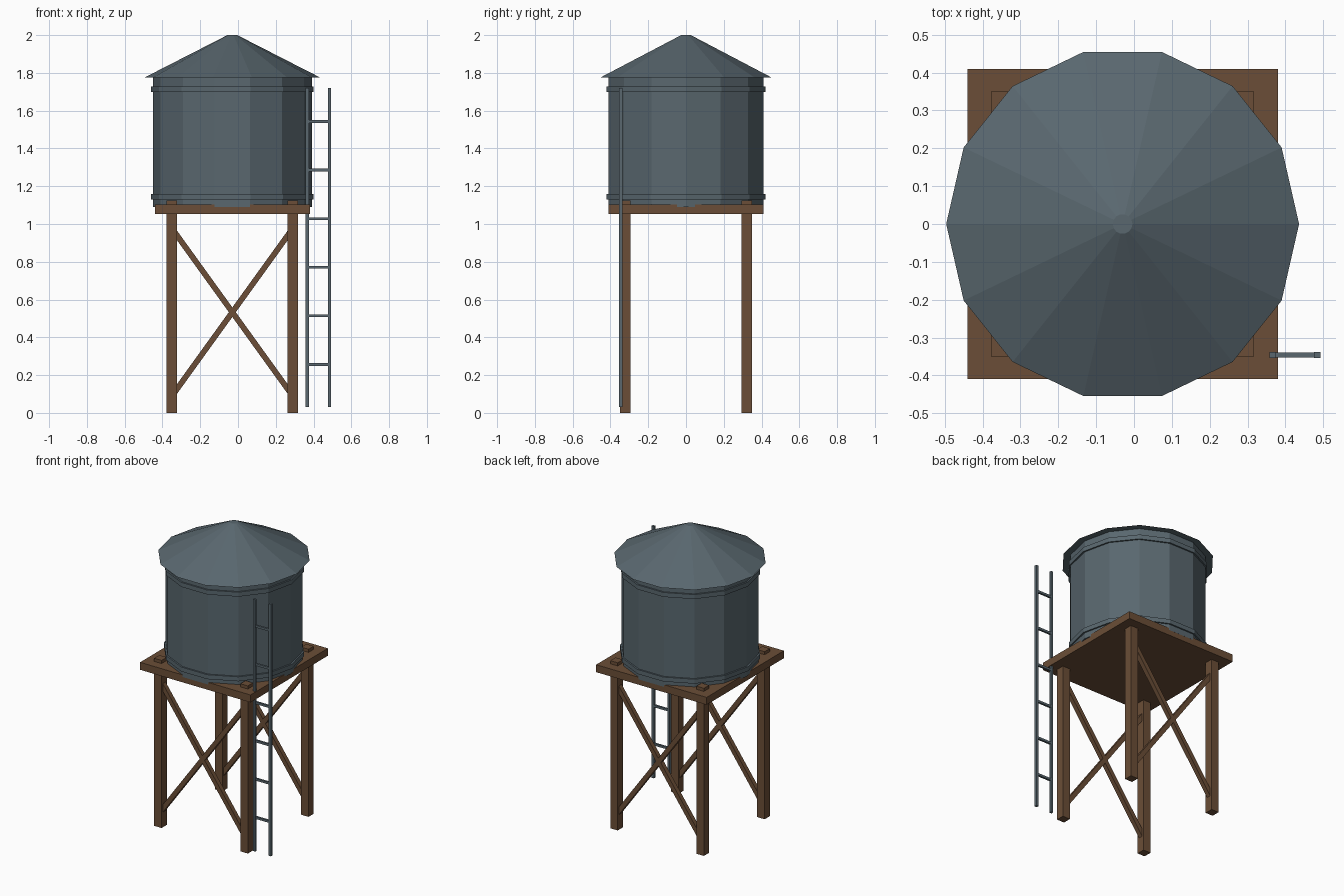
import bpy, math
from mathutils import Vector

if "Cube" in bpy.data.objects:
    bpy.data.objects.remove(bpy.data.objects["Cube"])

CX = -0.03      # tower axis (the ladder sits off to the right)
SIDES = 14


def material(name, rgb):
    m = bpy.data.materials.new(name)
    m.diffuse_color = (*rgb, 1)
    m.use_nodes = True
    m.node_tree.nodes["Principled BSDF"].inputs["Base Color"].default_value = m.diffuse_color
    return m


STEEL = material("blue_grey_steel", (0.100, 0.136, 0.158))
WOOD = material("brown_wood", (0.147, 0.076, 0.038))


def finish(name, mat):
    o = bpy.context.object
    o.name = name
    o.data.materials.append(mat)
    return o


def drum(name, r1, r2, z0, z1, mat):
    # 14-sided, with a corner pointing along +x
    bpy.ops.mesh.primitive_cone_add(vertices=SIDES, radius1=r1, radius2=r2, depth=z1 - z0,
                                    location=(CX, 0, (z0 + z1) / 2),
                                    rotation=(0, 0, math.pi / 2))
    return finish(name, mat)


def box(name, center, size, mat, tilt=0):
    bpy.ops.mesh.primitive_cube_add(size=1, location=center, rotation=(0, tilt, 0))
    o = finish(name, mat)
    o.scale = size
    return o


# Tank, hoops and conical roof
drum("tank", 0.421, 0.421, 1.09, 1.775, STEEL)
drum("lower_hoop", 0.431, 0.431, 1.13, 1.16, STEEL)
drum("upper_hoop", 0.431, 0.431, 1.698, 1.728, STEEL)
drum("roof", 0.466, 0.026, 1.775, 2.0, STEEL)

# Platform and legs poking through it
box("platform", (CX, 0, 1.079), (0.82, 0.82, 0.05), WOOD)
for sy, side in ((-1, "front"), (1, "back")):
    for sx, hand in ((-1, "left"), (1, "right")):
        box(f"{side}_{hand}_leg", (CX + sx * 0.32, sy * 0.322, 0.5625),
            (0.055, 0.055, 1.125), WOOD)
        # Cross braces on front and back only
        run = Vector((sx * 0.62, 0, 0.86))
        box(f"{side}_{hand}_brace", (CX, sy * 0.322, 0.533),
            (0.03, 0.03, run.length), WOOD, tilt=math.atan2(run.x, run.z))

# Ladder
for x, hand in ((0.367, "left"), (0.484, "right")):
    box(f"ladder_{hand}_rail", (x, -0.346, 0.875), (0.017, 0.017, 1.69), STEEL)
for i in range(6):
    box(f"ladder_rung_{i + 1}", (0.4255, -0.346, 0.257 * (i + 1)), (0.117, 0.013, 0.015), STEEL)
